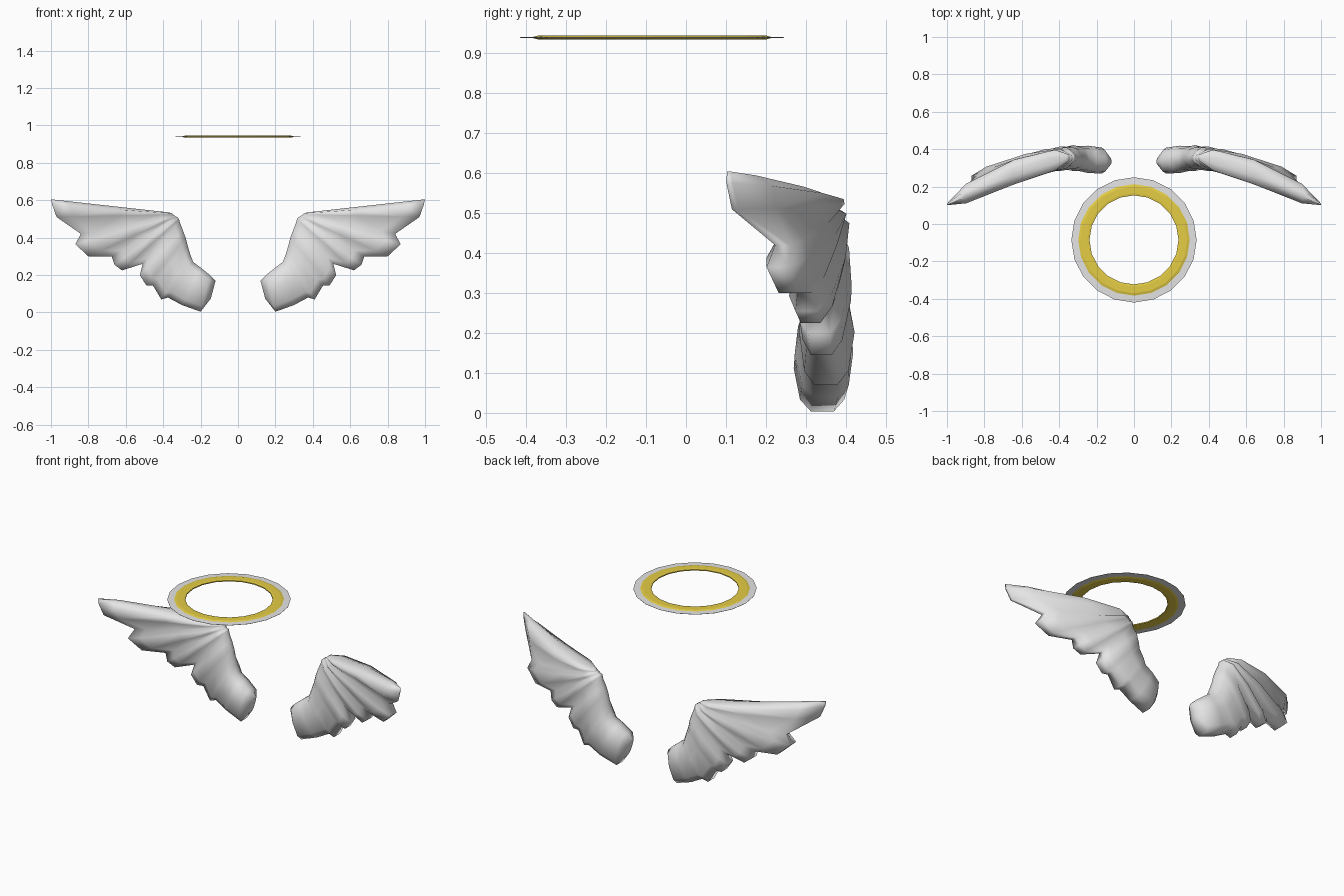
import bpy, bmesh, math

if "Cube" in bpy.data.objects:
    bpy.data.objects.remove(bpy.data.objects["Cube"])


def material(name, rgb):
    m = bpy.data.materials.new(name)
    m.diffuse_color = (*rgb, 1)
    m.use_nodes = True
    m.node_tree.nodes["Principled BSDF"].inputs["Base Color"].default_value = m.diffuse_color
    return m


white = material("soft_white", (0.78, 0.78, 0.78))
gold = material("gold", (0.78, 0.61, 0.06))


def finish(bm, name, mat, smooth):
    bmesh.ops.recalc_face_normals(bm, faces=bm.faces[:])
    for f in bm.faces:
        f.smooth = smooth
    me = bpy.data.meshes.new(name)
    bm.to_mesh(me)
    bm.free()
    me.materials.append(mat)
    ob = bpy.data.objects.new(name, me)
    bpy.context.collection.objects.link(ob)
    return ob


# halo rings: closed (radius, z) profiles spun round the halo axis
def ring(name, profile, mat, sides=20):
    bm = bmesh.new()
    rows = []
    for i in range(sides):
        a = math.tau * i / sides
        rows.append([bm.verts.new((r * math.cos(a), r * math.sin(a) - 0.085, z))
                     for r, z in profile])
    n = len(profile)
    for i in range(sides):
        p, q = rows[i], rows[(i + 1) % sides]
        for j in range(n):
            k = (j + 1) % n
            bm.faces.new((p[j], p[k], q[k], q[j]))
    return finish(bm, name, mat, False)


ring("halo_band", [(0.238, 0.937), (0.238, 0.943), (0.25, 0.945), (0.285, 0.945),
                   (0.30, 0.941), (0.30, 0.939), (0.285, 0.935), (0.25, 0.935)], gold)
ring("halo_rim", [(0.298, 0.9385), (0.298, 0.9415), (0.335, 0.9405), (0.335, 0.9395)], white)

# wing: feather rays as (root x, root z, end x, end z, fullness)
rays = [
    (.37, .535, 1.0, .605, .3), (.355, .53, .993, .575, .9),
    (.347, .525, .97, .51, .9), (.342, .52, .84, .42, .6),
    (.337, .517, .87, .365, .9), (.332, .513, .80, .30, .8),
    (.325, .51, .675, .30, .6), (.32, .505, .66, .255, .9),
    (.316, .50, .62, .225, .8), (.31, .48, .51, .26, .65),
    (.295, .44, .525, .20, .9), (.28, .40, .49, .145, .85),
    (.27, .36, .455, .145, .75), (.255, .31, .41, .07, .95),
    (.24, .27, .375, .08, .9), (.20, .24, .30, .04, 1.0),
    (.15, .20, .20, .004, .95), (.12, .17, .145, .075, .25),
]
stations = [(0, .25), (.12, .85), (.45, 1), (.85, .8), (1, .42)]


def mid_depth(x):
    u = x - 0.35
    return 0.355 - 0.17 * u - 0.33 * u * u if u > 0 else 0.355 + 0.09 * u


bm = bmesh.new()
front, back = [], []
for rx, rz, ex, ez, full in rays:
    f, b = [], []
    for s, h in stations:
        x, z = rx + (ex - rx) * s, rz + (ez - rz) * s
        tip = ex > 0.95
        y = mid_depth(x) + (0 if tip else 0.1 * max(0, x - 0.35) * s)
        t = 0.073 * full * (0.12 if tip and s == 1 else h)
        f.append(bm.verts.new((x, y - t, z)))
        b.append(bm.verts.new((x, y + t, z)))
    front.append(f)
    back.append(b)
last = len(stations) - 1
for i in range(len(rays) - 1):
    for j in range(last):
        for g in (front, back):
            bm.faces.new((g[i][j], g[i][j + 1], g[i + 1][j + 1], g[i + 1][j]))
    # root edge and feather ends
    for j in (0, last):
        bm.faces.new((front[i][j], front[i + 1][j], back[i + 1][j], back[i][j]))
# leading edge and lowest edge
for i in (0, len(rays) - 1):
    for j in range(last):
        bm.faces.new((front[i][j], front[i][j + 1], back[i][j + 1], back[i][j]))
wings = finish(bm, "feathered_wings", white, True)
wings.modifiers.new("mirror", 'MIRROR').use_mirror_merge = False
